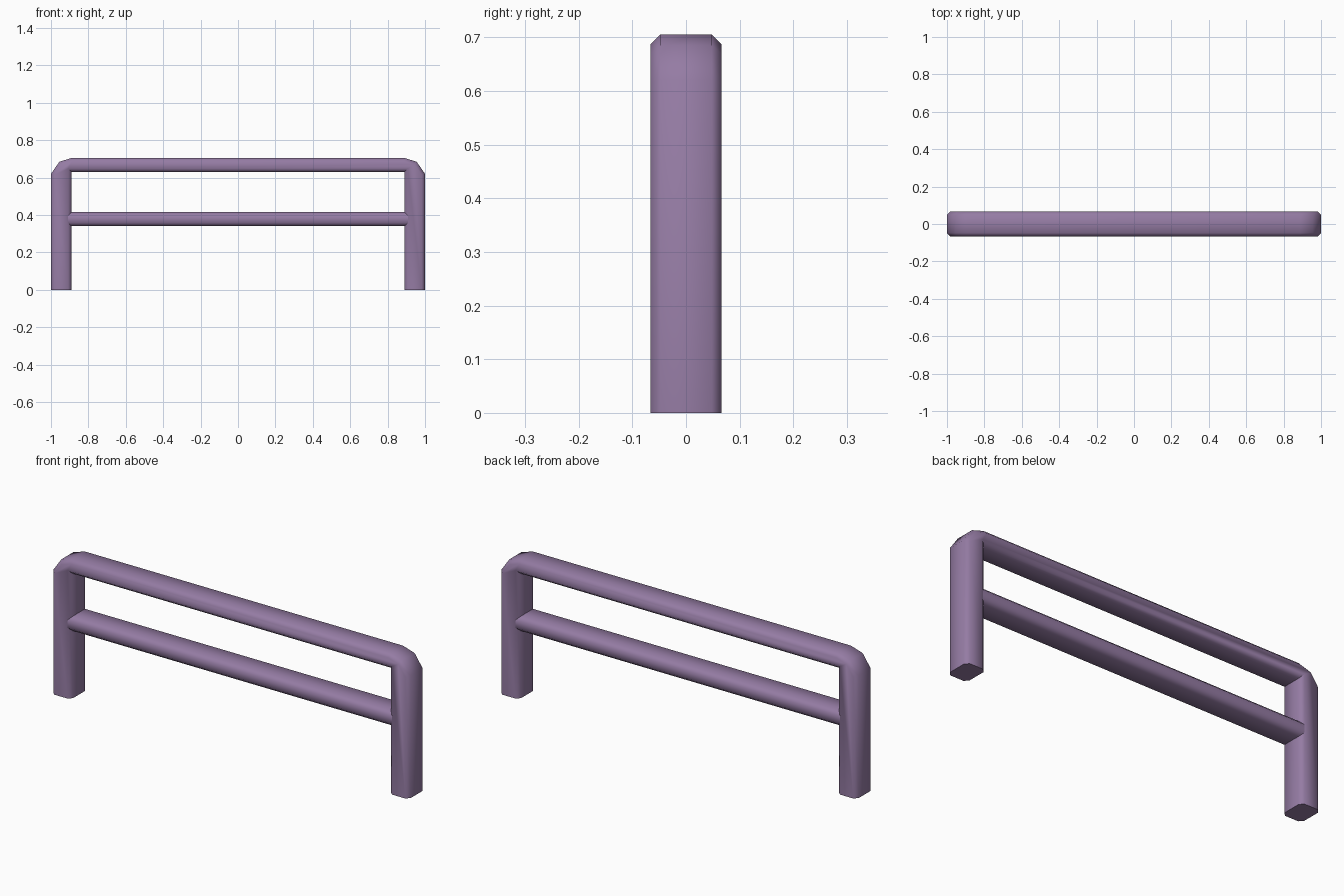
import bpy, bmesh, math

if "Cube" in bpy.data.objects:
    bpy.data.objects.remove(bpy.data.objects["Cube"])

HALF_DEPTH = 0.066
CHAMFER = 0.018

mat = bpy.data.materials.new("purple_paint")
mat.diffuse_color = (0.30, 0.20, 0.37, 1)
mat.use_nodes = True
mat.node_tree.nodes["Principled BSDF"].inputs["Base Color"].default_value = mat.diffuse_color


def chamfered_prism(name, outline, keep_sharp):
    """Extrude an XZ outline through y and chamfer its front and back rims."""
    bm = bmesh.new()
    face = bm.faces.new([bm.verts.new((x, -HALF_DEPTH, z)) for x, z in outline])
    ext = bmesh.ops.extrude_face_region(bm, geom=[face], use_keep_orig=True)
    for v in ext["geom"]:
        if isinstance(v, bmesh.types.BMVert):
            v.co.y = HALF_DEPTH
    bmesh.ops.recalc_face_normals(bm, faces=bm.faces)
    rims = [e for e in bm.edges
            if abs(e.verts[0].co.y - e.verts[1].co.y) < 1e-6
            and not keep_sharp(e.verts[0].co, e.verts[1].co)]
    bmesh.ops.bevel(bm, geom=rims, offset=CHAMFER, offset_type='OFFSET',
                    segments=1, affect='EDGES')
    bmesh.ops.recalc_face_normals(bm, faces=bm.faces)
    mesh = bpy.data.meshes.new(name)
    bm.to_mesh(mesh)
    bm.free()
    obj = bpy.data.objects.new(name, mesh)
    bpy.context.collection.objects.link(obj)
    mesh.materials.append(mat)
    bpy.ops.object.select_all(action='DESELECT')
    obj.select_set(True)
    bpy.context.view_layer.objects.active = obj
    bpy.ops.object.shade_smooth_by_angle(angle=math.radians(60))
    return obj


# Legs and top rail in one arch, with faceted outer corners
half = [(-0.89, 0.63), (-0.89, 0), (-1, 0), (-1, 0.62), (-0.955, 0.685), (-0.89, 0.705)]
arch = half + [(-x, z) for x, z in reversed(half)]
chamfered_prism("legs_and_top_rail", arch,
                lambda a, b: a.z < 1e-6 and b.z < 1e-6)

# Middle rail, ends buried in the legs
end = 0.89 + CHAMFER
rail = [(-end, 0.34), (end, 0.34), (end, 0.415), (-end, 0.415)]
chamfered_prism("middle_rail", rail,
                lambda a, b: abs(a.x - b.x) < 1e-6)
